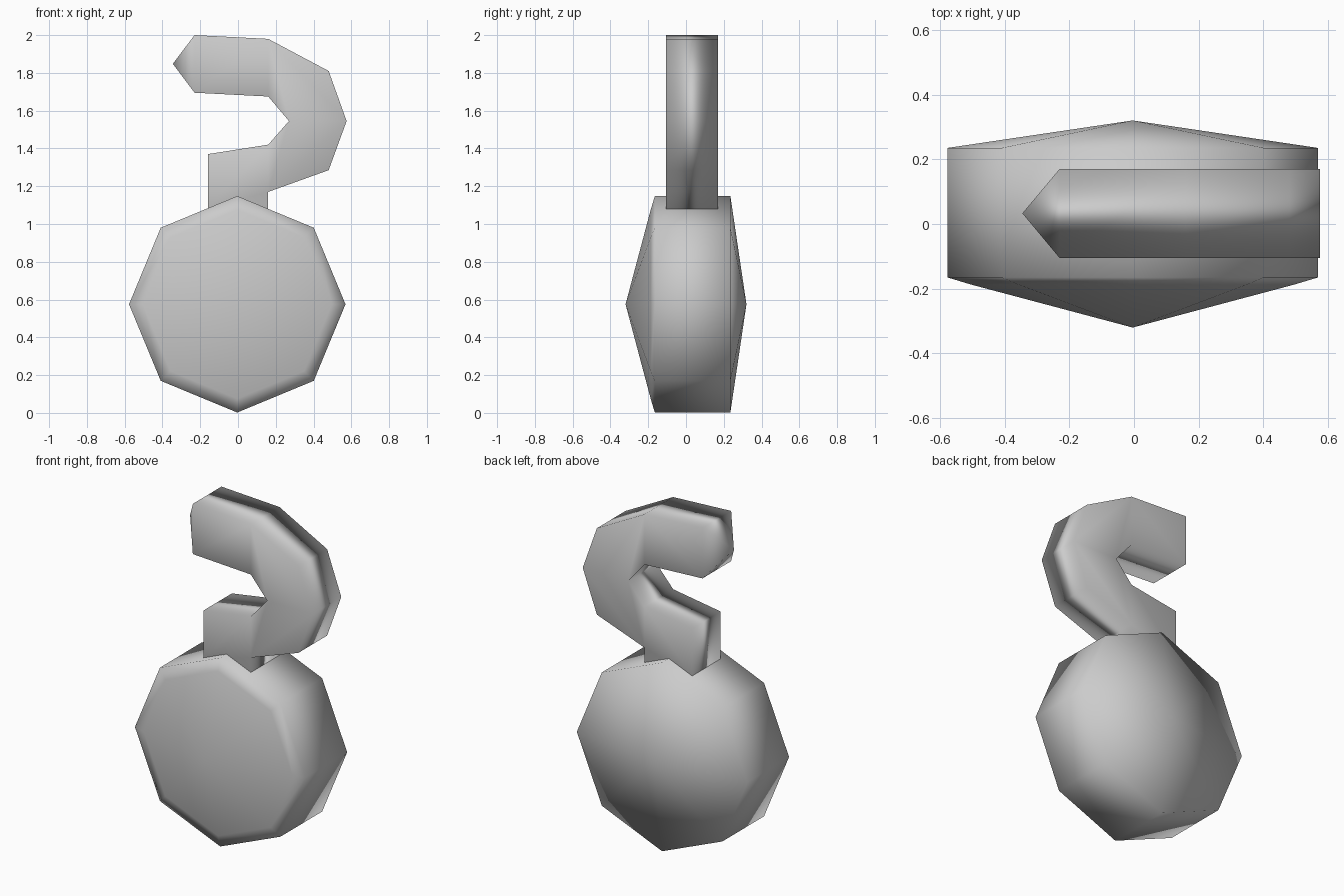
import bpy
import bmesh
from math import sin, cos, radians

cube = bpy.data.objects.get("Cube")
if cube:
    bpy.data.objects.remove(cube, do_unlink=True)

grey = bpy.data.materials.new("light grey")
grey.use_nodes = True
colour = (0.6, 0.6, 0.6, 1)
grey.diffuse_color = colour
grey.node_tree.nodes["Principled BSDF"].inputs["Base Color"].default_value = colour


def finish(bm, name):
    """Turn a bmesh into a smooth shaded grey object."""
    bmesh.ops.recalc_face_normals(bm, faces=bm.faces)
    for face in bm.faces:
        face.smooth = True
    mesh = bpy.data.meshes.new(name)
    bm.to_mesh(mesh)
    bm.free()
    mesh.materials.append(grey)
    obj = bpy.data.objects.new(name, mesh)
    bpy.context.collection.objects.link(obj)
    return obj


def poke(bm, face, tip):
    """Raise a face into a pyramid with the given tip."""
    centre = bmesh.ops.poke(bm, faces=[face])["verts"][0]
    centre.co = tip


# Eight-sided body: front bevel ring, front rim, back rim, pointed caps
CX, CZ, SIDES = -0.004, 0.575, 8
bm = bmesh.new()
rings = []
for radius, y in [(0.5, -0.187), (0.573, -0.165), (0.573, 0.235)]:
    angles = [radians(360 / SIDES * i) for i in range(SIDES)]
    rings.append([bm.verts.new((CX + radius * cos(a), y, CZ + radius * sin(a)))
                  for a in angles])
for a, b in zip(rings, rings[1:]):
    for i in range(SIDES):
        j = (i + 1) % SIDES
        bm.faces.new((a[i], a[j], b[j], b[i]))
poke(bm, bm.faces.new(rings[0]), (CX, -0.32, CZ))
poke(bm, bm.faces.new(rings[-1]), (CX, 0.32, CZ))
finish(bm, "body")

# Hook: outline extruded in depth, with a pointed free end
outline = [(-0.23, 2.0), (0.16, 1.98), (0.48, 1.81), (0.575, 1.545),
           (0.48, 1.285), (0.16, 1.17), (0.16, 1.08), (-0.16, 1.08),
           (-0.16, 1.37), (0.16, 1.42), (0.27, 1.545), (0.16, 1.675),
           (-0.23, 1.695)]
bm = bmesh.new()
front = [bm.verts.new((x, -0.105, z)) for x, z in outline]
back = [bm.verts.new((x, 0.17, z)) for x, z in outline]
bm.faces.new(front)
bm.faces.new(back)
for i in range(len(outline)):
    side = bm.faces.new((front[i - 1], front[i], back[i], back[i - 1]))
    if i == 0:
        end = side
poke(bm, end, (-0.345, 0.033, 1.848))
hook = finish(bm, "hook")
hook.modifiers.new("Weighted normals", "WEIGHTED_NORMAL")
